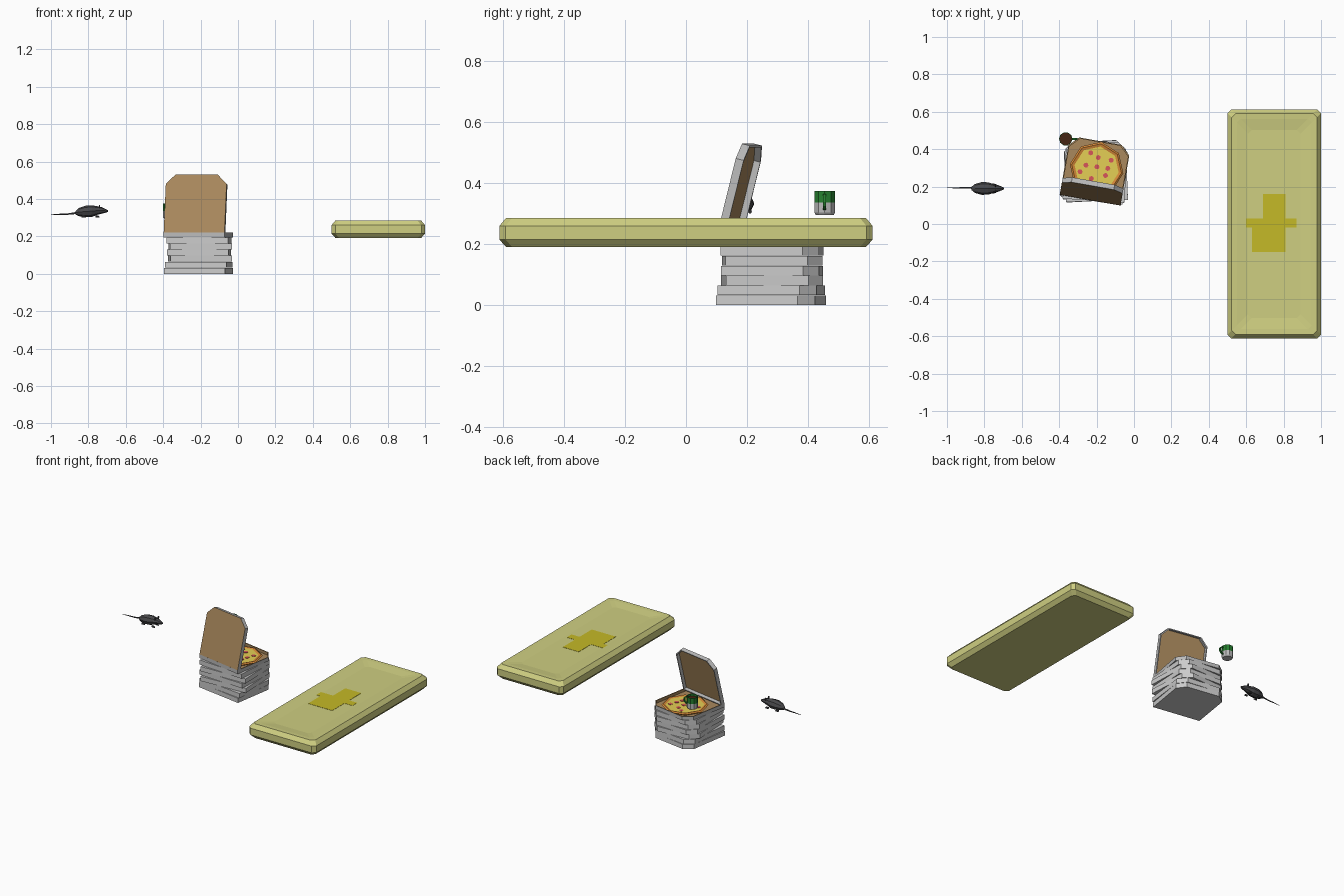
import bpy, bmesh, math
from mathutils import Matrix, Vector

if "Cube" in bpy.data.objects:
    bpy.data.objects.remove(bpy.data.objects["Cube"])


def material(name, rgb):
    m = bpy.data.materials.new(name)
    m.diffuse_color = (*rgb, 1)
    m.use_nodes = True
    m.node_tree.nodes["Principled BSDF"].inputs["Base Color"].default_value = m.diffuse_color
    return m


CARD = material("cardboard", (0.40, 0.25, 0.11))
GREY = material("plain_grey", (0.5, 0.5, 0.5))
CLOTH = material("yellowed_cloth", (0.62, 0.62, 0.22))
STAIN = material("stain", (0.56, 0.49, 0.02))
CRUST = material("crust", (0.68, 0.25, 0.04))
CHEESE = material("cheese", (0.78, 0.62, 0.09))
MEAT = material("salami", (0.68, 0.09, 0.10))
GREEN = material("green_glaze", (0.02, 0.22, 0.03))
COFFEE = material("coffee", (0.06, 0.018, 0.006))
FUR = material("dark_fur", (0.065, 0.065, 0.07))


def loft(name, rings, mats=(), bands=None, caps=(0, 0), matrix=None):
    """Skin a list of rings, close both ends, one material slot per band."""
    bm = bmesh.new()
    rows = [[bm.verts.new(p) for p in r] for r in rings]
    n = len(rows[0])
    for k in range(len(rows) - 1):
        for i in range(n):
            j = (i + 1) % n
            f = bm.faces.new((rows[k][i], rows[k][j], rows[k + 1][j], rows[k + 1][i]))
            f.material_index = bands[k] if bands else 0
    for row, c in zip((rows[0], rows[-1]), caps):
        bm.faces.new(row).material_index = c
    bmesh.ops.recalc_face_normals(bm, faces=bm.faces)
    mesh = bpy.data.meshes.new(name)
    bm.to_mesh(mesh)
    bm.free()
    ob = bpy.data.objects.new(name, mesh)
    for m in mats:
        mesh.materials.append(m)
    if matrix:
        ob.matrix_world = matrix
    bpy.context.collection.objects.link(ob)
    return ob


def disc(r, z, n, x=0, y=0, turn=0):
    a = [turn + 2 * math.pi * i / n for i in range(n)]
    return [(x + r * math.cos(t), y + r * math.sin(t), z) for t in a]


def tube_x(stations, y, n):
    """Rings along x from (x, z, half width, half height)."""
    return [[(x, y + w * math.cos(2 * math.pi * i / n), z + h * math.sin(2 * math.pi * i / n))
             for i in range(n)] for x, z, w, h in stations]


# mattress: chamfered slab with a sagging top
def slab(inset, z, c=0.02):
    hx, hy = 0.25 - inset, 0.612 - inset
    q = [(hx, hy - c), (hx - c, hy), (c - hx, hy), (-hx, hy - c),
         (-hx, c - hy), (c - hx, -hy), (hx - c, -hy), (hx, c - hy)]
    return [(0.75 + x, y, z) for x, y in q]


loft("mattress", [slab(0.022, 0.19), slab(0, 0.215), slab(0, 0.26), slab(0.022, 0.286),
                  slab(0.05, 0.285), slab(0.11, 0.278)], [CLOTH])
stain = [(.63, -.15), (.81, -.15), (.81, -.02), (.87, -.02), (.87, .03), (.81, .03),
         (.81, .16), (.69, .16), (.69, .03), (.60, .03), (.60, -.02), (.63, -.02)]
loft("mattress_stain", [[(x, y, z) for x, y in stain] for z in (0.277, 0.2795)], [STAIN])


# pizza boxes: square with two clipped back corners
def outline(z, inset=0, y0=0):
    hx, hy, c = 0.165 - inset, 0.16 - inset, 0.05
    q = [(-hx, -hy), (hx, -hy), (hx, hy - c), (hx - c, hy), (c - hx, hy), (-hx, hy - c)]
    return [(x, y + y0, z) for x, y in q]


def place(x, y, z, deg):
    return Matrix.Translation((x, y, z)) @ Matrix.Rotation(math.radians(deg), 4, 'Z')


H = 0.0325
stack = [(-.208, .283, -9), (-.206, .283, -7), (-.205, .283, 3),
         (-.207, .283, -3), (-.203, .283, 2), (-.206, .284, -4)]
for i, (x, y, a) in enumerate(stack):
    loft(f"closed_box_{i + 1}", [outline(0), outline(H - 0.001)], matrix=place(x, y, i * H, a))

# open box: tray and raised lid hinged at the front
base = place(-.207, .285, 6 * H, -10)
shell = [0, 1, 1]
loft("open_tray", [outline(0), outline(0.025), outline(0.025, 0.006), outline(0.006, 0.006)],
     [GREY, CARD], shell, (0, 1), base)
tilt = Matrix.Translation((0, -0.16, 0.024)) @ Matrix.Rotation(math.radians(76), 4, 'X')
loft("raised_lid", [outline(0, 0, .16), outline(-0.027, 0, .16),
                    outline(-0.027, 0.006, .16), outline(-0.005, 0.006, .16)],
     [CARD, GREY], [1, 1, 1], (0, 0), base @ tilt)

# pizza with raised crust and toppings
loft("pizza", [disc(0.135, 0.006, 8), disc(0.145, 0.016, 8), disc(0.135, 0.022, 8),
               disc(0.12, 0.018, 8)], [CRUST, CHEESE], [0, 0, 0], (0, 1),
     base @ Matrix.Translation((0.005, 0.012, 0)))
spots = [(0, 0.01)] + [(r * math.cos(t), r * math.sin(t)) for r, t in
                       [(0.09, 0.7 * k) if k % 2 else (0.06, 0.7 * k + 0.2) for k in range(9)]]
for i, (x, y) in enumerate(spots):
    loft(f"salami_slice_{i + 1}", [disc(0.0135, z, 8) for z in (0.017, 0.0205)], [MEAT],
         matrix=base @ Matrix.Translation((x + 0.005, y + 0.012, 0)))

# mug: grey base, green top, coffee inside, handle toward +x
mx, my = -0.365, 0.455
loft("mug", [disc(r, z, 10, mx, my) for r, z in
             ((.031, .296), (.036, .304), (.036, .336), (.036, .375), (.033, .375), (.033, .360))],
     [GREY, GREEN, COFFEE], [0, 0, 1, 1, 1], (0, 2))
rings = []
for k in range(7):
    t = math.pi * (k / 6 - 0.5)
    d = Vector((math.cos(t), 0, math.sin(t)))
    c = Vector((mx + 0.034, my, 0.338)) + Vector((d.x * 0.026, 0, d.z * 0.023))
    rings.append([c + d * a + Vector((0, b, 0)) for a, b in
                  ((.004, .005), (-.004, .005), (-.004, -.005), (.004, -.005))])
loft("mug_handle", rings, [GREEN])

# rat: body, tail, ears, feet
ry = 0.19
loft("rat_body", tube_x([(-.87, .325, .008, .008), (-.85, .33, .024, .022), (-.815, .333, .034, .031),
                         (-.78, .335, .033, .031), (-.752, .338, .024, .023), (-.73, .339, .019, .018),
                         (-.705, .336, .009, .009), (-.695, .335, .004, .004)], ry, 8), [FUR])
loft("rat_tail", tube_x([(-.862, .325, .006, .006), (-.91, .319, .004, .004),
                         (-.955, .318, .003, .003), (-1.0, .316, .001, .001)], ry + .003, 5), [FUR])
for side, s in (("left", 1), ("right", -1)):
    loft(f"rat_{side}_ear", tube_x([(-.742, .359, .008, .009), (-.738, .359, .008, .009)],
                                   ry + s * .016, 6), [FUR])
    for end, x in (("front", -.755), ("hind", -.83)):
        loft(f"rat_{side}_{end}_foot", tube_x([(x - .008, .307, .006, .007), (x + .008, .306, .006, .006),
                                               (x + .014, .303, .004, .003)], ry + s * .02, 6), [FUR])
